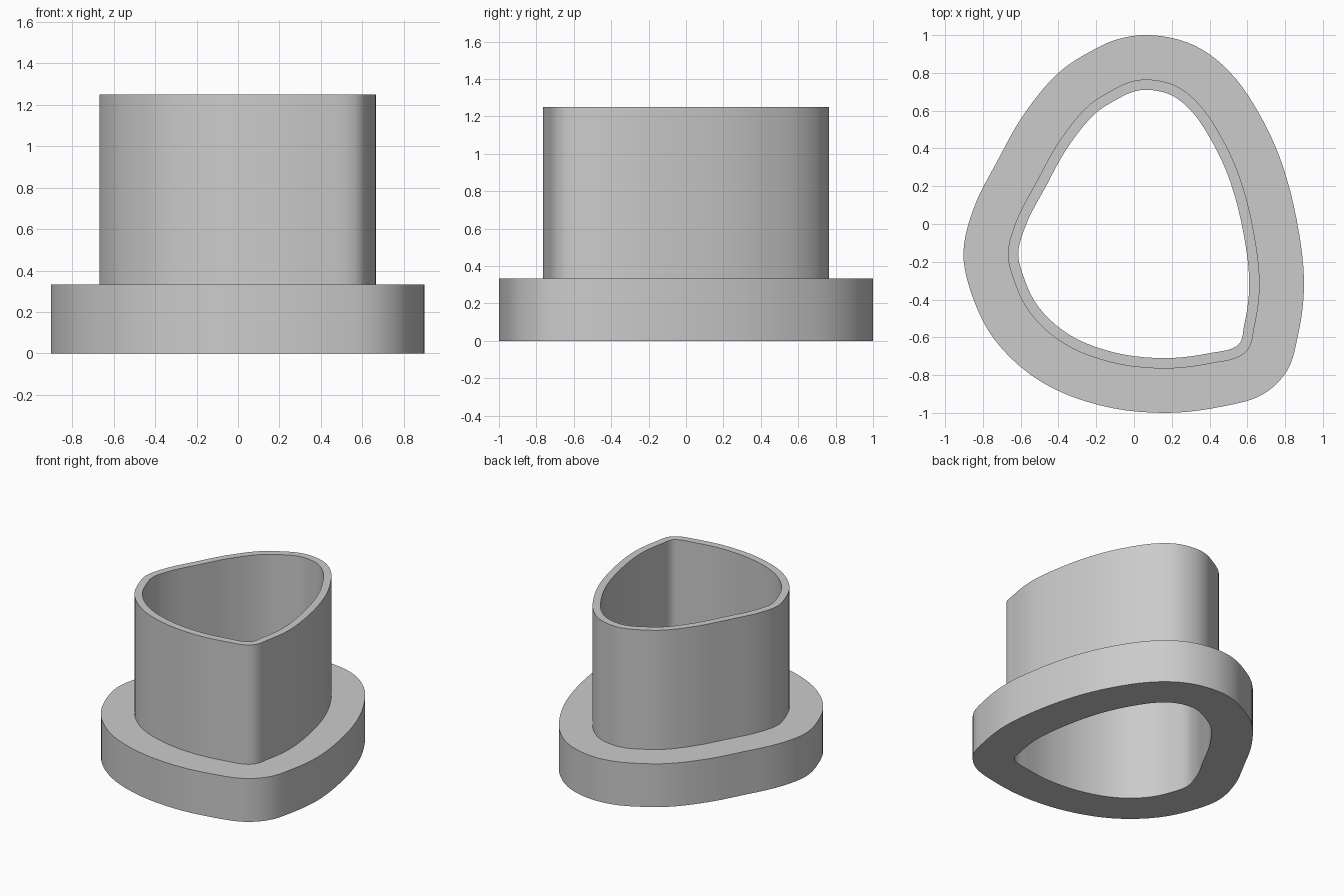
import bpy, bmesh, math
from mathutils import Vector
from mathutils.geometry import interpolate_bezier

cube = bpy.data.objects.get("Cube")
if cube:
    bpy.data.objects.remove(cube, do_unlink=True)

FLANGE_TOP, SLEEVE_TOP = 0.333, 1.25
FLANGE_INSET, BORE_INSET = 0.235, 0.29
STEPS = 5

# Outer outline of the flange, counter-clockwise from the back
OUTLINE = [Vector((x, y, 0)) for x, y in (
    (.09, 1), (-.08, .98), (-.235, .911), (-.4, .8), (-.59, .57), (-.72, .34),
    (-.85, .08), (-.903, -.155), (-.86, -.37), (-.74, -.61), (-.5, -.83),
    (-.18, -.96), (.16, -1), (.457, -.968), (.685, -.9), (.811, -.776),
    (.866, -.6), (.9, -.34), (.875, -.055), (.785, .315), (.665, .58),
    (.505, .807), (.32, .945))]
COUNT = len(OUTLINE)


def tangent(i):
    """Direction of the outline at a control point."""
    before = OUTLINE[i] - OUTLINE[i - 1]
    after = OUTLINE[(i + 1) % COUNT] - OUTLINE[i]
    return (before.normalized() + after.normalized()).normalized()


TANGENTS = [tangent(i) for i in range(COUNT)]


def outline(inset):
    """Smooth closed curve parallel to the outline, moved inward."""
    knots = [p - inset * Vector((t.y, -t.x, 0)) for p, t in zip(OUTLINE, TANGENTS)]
    curve = []
    for i in range(COUNT):
        j = (i + 1) % COUNT
        a, b = knots[i], knots[j]
        reach = (b - a).length / 3
        curve += interpolate_bezier(a, a + TANGENTS[i] * reach,
                                    b - TANGENTS[j] * reach, b, STEPS + 1)[:-1]
    return curve


# Cross-section of the wall: inset and height of each ring
SECTION = ((BORE_INSET, 0), (0, 0), (0, FLANGE_TOP), (FLANGE_INSET, FLANGE_TOP),
           (FLANGE_INSET, SLEEVE_TOP), (BORE_INSET, SLEEVE_TOP))

# Flanged sleeve with a bore right through it
bm = bmesh.new()
rings = [[bm.verts.new((p.x, p.y, z)) for p in outline(inset)] for inset, z in SECTION]
for k, lower in enumerate(rings):
    upper = rings[(k + 1) % len(rings)]
    for i in range(len(lower)):
        j = (i + 1) % len(lower)
        bm.faces.new((lower[i], lower[j], upper[j], upper[i]))
bmesh.ops.recalc_face_normals(bm, faces=bm.faces)
mesh = bpy.data.meshes.new("flanged_sleeve")
bm.to_mesh(mesh)
bm.free()

# Plain grey finish
grey = bpy.data.materials.new("light_grey")
grey.use_nodes = True
colour = (0.6, 0.6, 0.6, 1)
grey.diffuse_color = colour
grey.node_tree.nodes["Principled BSDF"].inputs["Base Color"].default_value = colour
mesh.materials.append(grey)

sleeve = bpy.data.objects.new("flanged_sleeve", mesh)
bpy.context.collection.objects.link(sleeve)
bpy.context.view_layer.objects.active = sleeve
sleeve.select_set(True)
bpy.ops.object.shade_smooth_by_angle(angle=math.radians(35))
